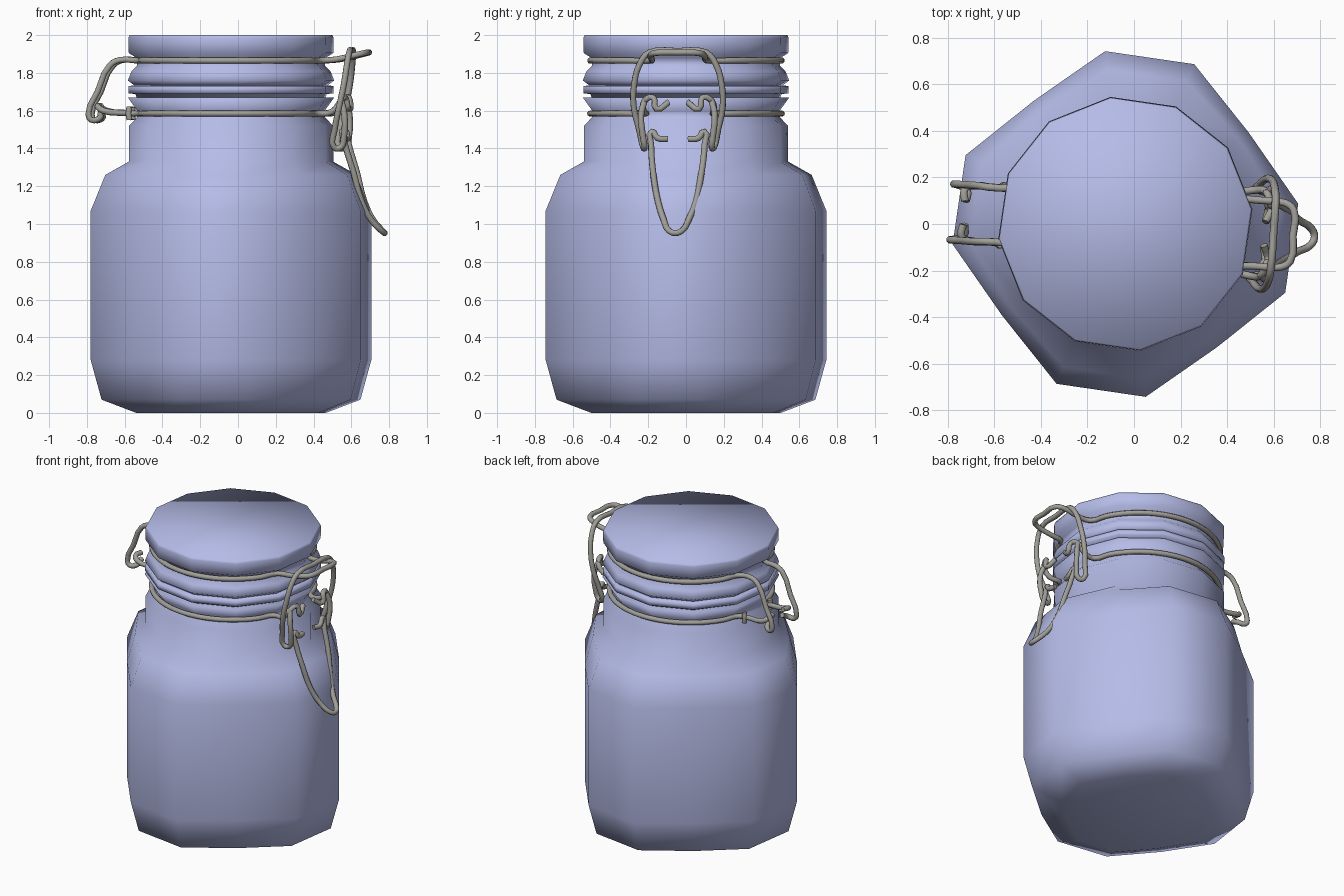
import bpy, bmesh, math
from mathutils import Matrix

if "Cube" in bpy.data.objects:
    bpy.data.objects.remove(bpy.data.objects["Cube"])

CX = -0.037          # jar axis
SIDES = 12


def material(name, rgb):
    m = bpy.data.materials.new(name)
    m.diffuse_color = (*rgb, 1)
    m.use_nodes = True
    m.node_tree.nodes["Principled BSDF"].inputs["Base Color"].default_value = m.diffuse_color
    return m


glass = material("pale_blue_glass", (0.46, 0.50, 0.80))
metal = material("wire_metal", (0.36, 0.35, 0.32))


def lathe(name, rows):
    """Twelve-sided turned form; each row is (radius, mid-side radius, z)."""
    bm = bmesh.new()
    rings = []
    for r, rm, z in rows:
        ring = []
        for k in range(SIDES):
            a = math.radians(6.7 + 30 * k)
            rad = rm if k % 3 == 1 else r
            ring.append(bm.verts.new((CX + rad * math.cos(a), rad * math.sin(a), z)))
        rings.append(ring)
    for lo, hi in zip(rings, rings[1:]):
        for k in range(SIDES):
            n = (k + 1) % SIDES
            bm.faces.new((lo[k], lo[n], hi[n], hi[k]))
    bm.faces.new(rings[0][::-1])
    bm.faces.new(rings[-1])
    for f in bm.faces:
        f.smooth = True
    me = bpy.data.meshes.new(name)
    bm.to_mesh(me)
    bm.free()
    me.materials.append(glass)
    ob = bpy.data.objects.new(name, me)
    bpy.context.collection.objects.link(ob)


def round_rows(pairs):
    return [(r, r, z) for r, z in pairs]


def wire(name, paths, closed=False):
    """Round wire through the given points, turned to face the latch side."""
    cu = bpy.data.curves.new(name, 'CURVE')
    cu.dimensions = '3D'
    cu.bevel_depth = 0.0165
    cu.bevel_resolution = 2
    cu.resolution_u = 3
    cu.use_fill_caps = True
    for pts in paths:
        sp = cu.splines.new('BEZIER')
        sp.bezier_points.add(len(pts) - 1)
        for bp, p in zip(sp.bezier_points, pts):
            bp.co = p
            bp.handle_left_type = bp.handle_right_type = 'AUTO'
    ob = bpy.data.objects.new(name, cu)
    bpy.context.collection.objects.link(ob)
    ob.matrix_world = Matrix.Translation((CX, 0, 0)) @ Matrix.Rotation(math.radians(-4), 4, 'Z')
    cu.materials.append(metal)
    bpy.ops.object.select_all(action='DESELECT')
    ob.select_set(True)
    bpy.context.view_layer.objects.active = ob
    bpy.ops.object.convert(target='MESH')
    bpy.context.object.data.shade_smooth()


def mirror(pts):
    return [(x, -y, z) for x, y, z in pts]


def joined(pts):
    """Half path ending on the mid-plane, continued by its mirror image."""
    return pts + mirror(pts[:-1])[::-1]


def arc(r, z, a0, a1, n=12):
    angs = [math.radians(a0 + (a1 - a0) * i / n) for i in range(n + 1)]
    return [(r * math.cos(a), r * math.sin(a), z) for a in angs]


# jar: squarish body flowing into a round neck and lip
lathe("jar_body", [(.505, .455, 0), (.69, .62, .07), (.748, .66, .28),
                   (.748, .66, 1.07), (.67, .61, 1.26)]
      + round_rows([(.545, 1.33), (.545, 1.52), (.50, 1.565), (.50, 1.60), (.55, 1.67)]))

# sealing ring and lid
lathe("seal_ring", round_rows([(.50, 1.66), (.51, 1.688), (.547, 1.692), (.547, 1.73), (.51, 1.735)]))
lathe("lid", round_rows([(.51, 1.73), (.55, 1.76), (.53, 1.81), (.50, 1.84),
                         (.505, 1.88), (.545, 1.905), (.547, 1.985), (.54, 2.0)]))

# upper bail: hinge hooks at the left, crossbar loop at the right
upper = [(-.69, .05, 1.585), (-.69, .10, 1.56), (-.735, .118, 1.552), (-.748, .12, 1.585),
         (-.70, .12, 1.70), (-.635, .12, 1.84), (-.585, .117, 1.868)]
upper += arc(.507, 1.865, 165, 18)
upper += [(.57, .142, 1.872), (.68, .138, 1.897), (.718, .11, 1.906), (.722, 0, 1.908)]
wire("lid_bail", [joined(upper)])

# lower neck wire: two halves with eyes at the hinge and the latch
lower = [(-.695, .05, 1.625), (-.70, .10, 1.62), (-.67, .118, 1.60), (-.56, .117, 1.588)]
lower += arc(.507, 1.585, 165, 21)
lower += [(.55, .185, 1.595), (.595, .18, 1.65), (.615, .13, 1.67),
          (.625, .115, 1.61), (.60, .05, 1.645)]
wire("neck_wire", [lower, mirror(lower)])

# hinge stubs where the neck wire leaves the jar
stub = [(-.53, .125, 1.552), (-.535, .128, 1.585), (-.53, .125, 1.62)]
wire("hinge_stubs", [stub, mirror(stub)])

# latch link hooked over the crossbar and curled in at its lower ends
link = [(.595, .175, 1.66), (.615, .195, 1.58), (.612, .185, 1.46), (.595, .178, 1.405),
        (.56, .187, 1.405), (.565, .21, 1.50), (.59, .236, 1.62), (.615, .232, 1.74),
        (.63, .20, 1.85), (.637, .15, 1.908), (.638, 0, 1.915)]
wire("latch_link", [joined(link)])

# pull lever with inward pivot ends
lever = [(.60, .055, 1.45), (.61, .11, 1.455), (.60, .14, 1.49), (.615, .142, 1.42),
         (.66, .128, 1.27), (.70, .10, 1.12), (.75, .065, 1.02),
         (.80, .035, .965), (.815, 0, .952)]
wire("latch_lever", [joined(lever)])
